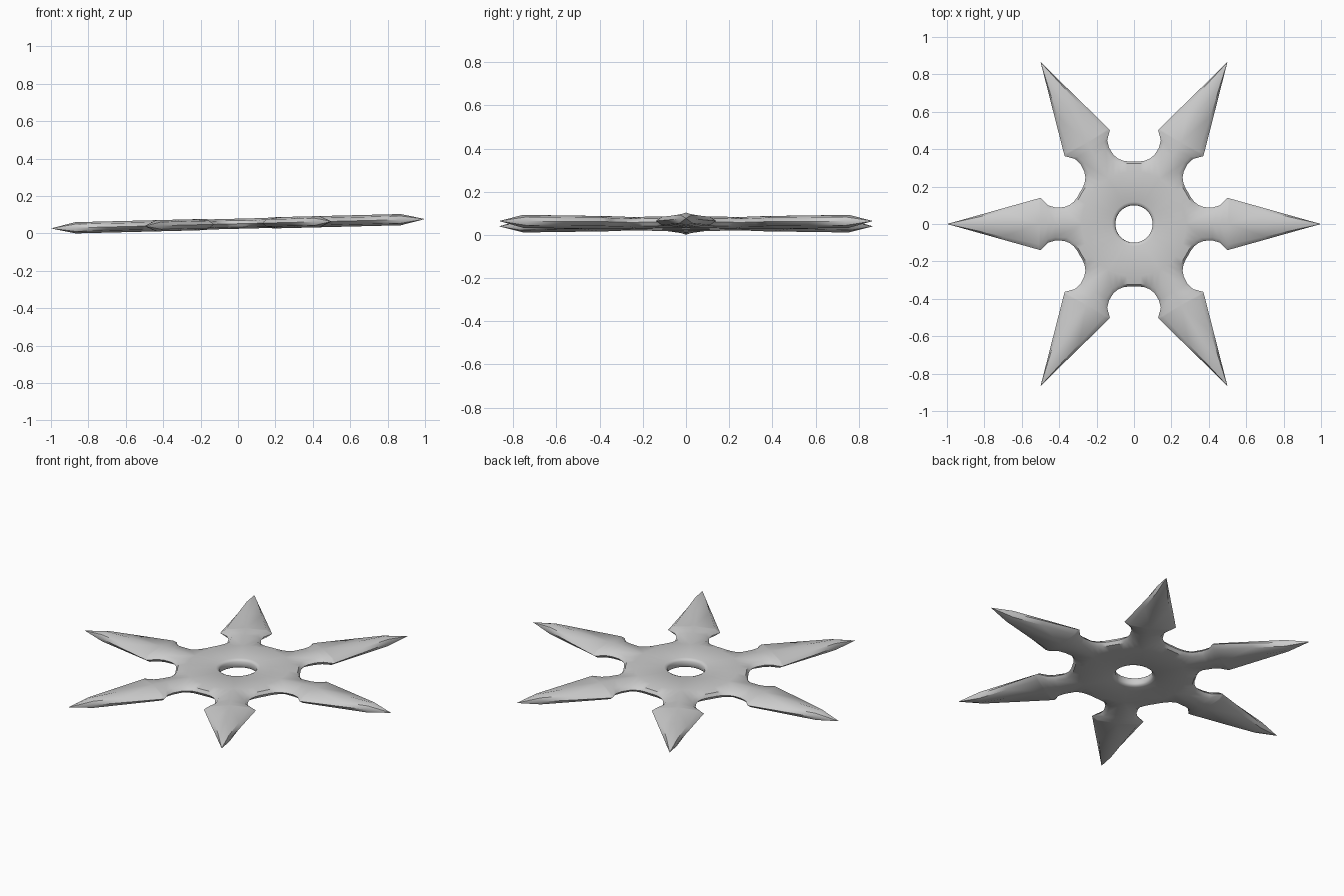
import bpy, bmesh, math
from mathutils import Matrix, Vector

cube = bpy.data.objects.get("Cube")
if cube:
    bpy.data.objects.remove(cube, do_unlink=True)

steel = bpy.data.materials.new("plain_steel")
steel.use_nodes = True
colour = (0.6, 0.6, 0.6, 1)
steel.diffuse_color = colour
steel.node_tree.nodes["Principled BSDF"].inputs["Base Color"].default_value = colour

HOLE, HUB, HUB_TOP, RIDGE = 0.1, 0.28, 0.027, 0.03

# Half outline of one arm: notch middle, waist, barb, tip
hub_edge = [(30, 0.29, 0.1675), (22, 0.305, 0.141), (15, 0.322, 0.119),
            (8, 0.345, 0.101), (0, 0.375, 0.09)]
arm_edge = [(0.42, 0.088), (0.46, 0.1), (0.5, 0.14), (0.51, 0.137),
            (0.7, 0.084), (0.87, 0.036), (1, 0)]


def polar(r, degrees, z):
    a = math.radians(degrees)
    return Vector((r * math.cos(a), r * math.sin(a), z))


def strip(inner, outer):
    """Cross-section from the crown, over the bevel, to the sharp edge."""
    bevel = inner.lerp(outer, 0.8)
    bevel.z = inner.z * 0.65
    return [inner, bevel, outer]


# Cross-sections of the hub, with the rounded lip of the hole, and of the blade
hub_rows, arm_rows = [], []
for angle, x, y in hub_edge:
    lip = [polar(HOLE, angle, 0), polar(HOLE, angle, 0.014),
           polar(HOLE + 0.006, angle, 0.022), polar(HOLE + 0.018, angle, HUB_TOP)]
    hub_rows.append(lip + strip(polar(HUB, angle, HUB_TOP), Vector((x, y, 0))))
arm_rows.append(hub_rows[-1][-3:])
for x, y in arm_edge:
    arm_rows.append(strip(Vector((x, 0, RIDGE if x < 1 else 0)), Vector((x, y, 0))))

bm = bmesh.new()


def loft(rows, matrix):
    grid = [[bm.verts.new(matrix @ p) for p in row] for row in rows]
    for a, b in zip(grid, grid[1:]):
        for i in range(len(a) - 1):
            bm.faces.new((a[i], a[i + 1], b[i + 1], b[i]))


# Six arms, each mirrored sideways and top to bottom
for k in range(6):
    for side in (1, -1):
        for up in (1, -1):
            m = Matrix.Rotation(math.radians(60 * k), 4, "Z") @ Matrix.Diagonal((1, side, up, 1))
            loft(hub_rows, m)
            loft(arm_rows, m)
bmesh.ops.remove_doubles(bm, verts=bm.verts, dist=0.0005)
bmesh.ops.recalc_face_normals(bm, faces=bm.faces)

# Slight lean, with the left side higher
bm.transform(Matrix.Translation((0, 0, 0.052)) @ Matrix.Rotation(-0.025, 4, "Y"))

mesh = bpy.data.meshes.new("throwing_star")
bm.to_mesh(mesh)
bm.free()
mesh.materials.append(steel)
star = bpy.data.objects.new("throwing_star", mesh)
bpy.context.collection.objects.link(star)
bpy.ops.object.select_all(action="DESELECT")
star.select_set(True)
bpy.context.view_layer.objects.active = star
bpy.ops.object.shade_smooth_by_angle(angle=math.radians(40))
